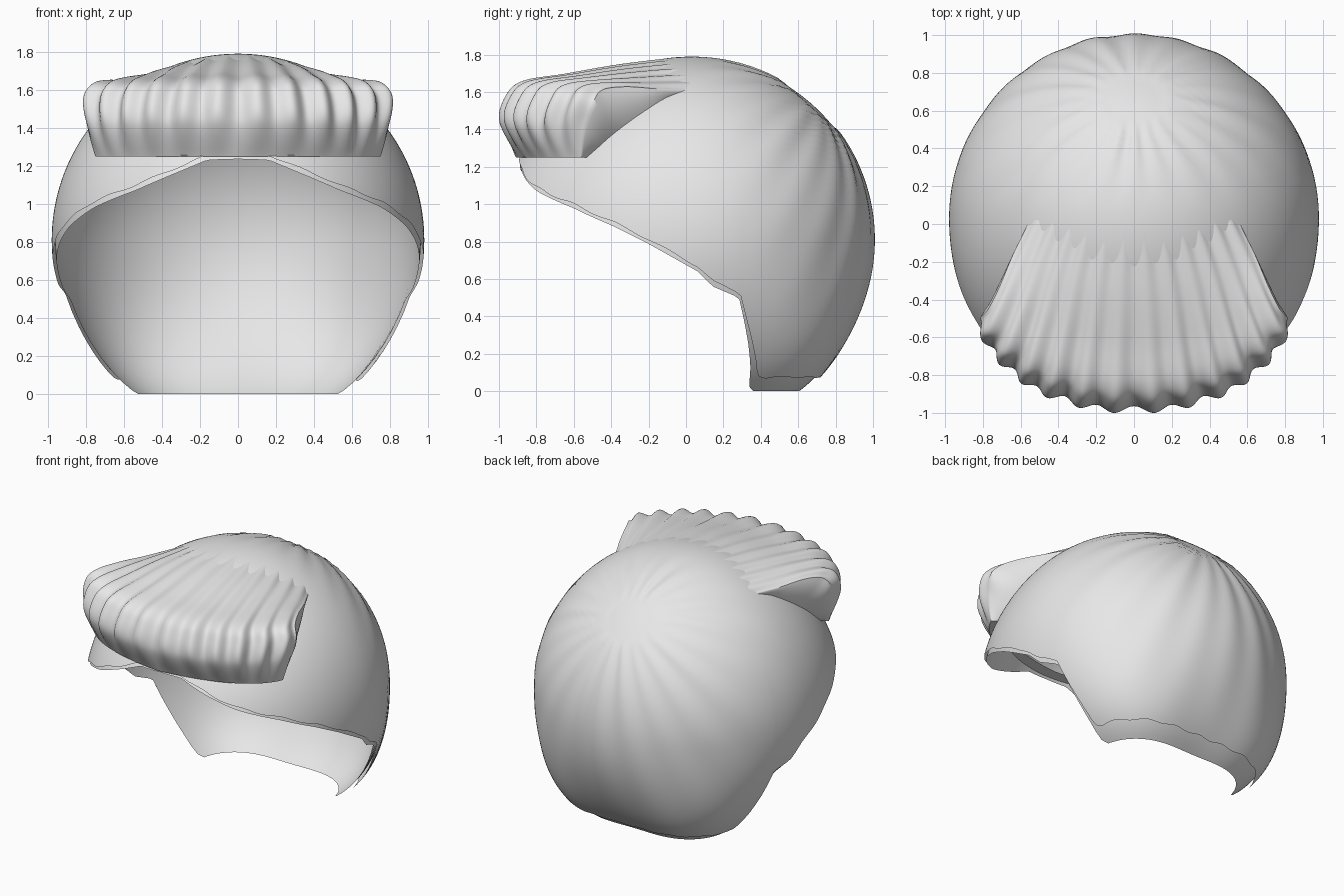
import bpy, bmesh, math
from mathutils import Vector

if "Cube" in bpy.data.objects:
    bpy.data.objects.remove(bpy.data.objects["Cube"])

CENTRE = Vector((0, 0.03, 0.81))
CROWN = Vector((0, 0.66, 0.75)).normalized()

grey = bpy.data.materials.new("light grey")
grey.diffuse_color = (0.8, 0.8, 0.8, 1)
grey.use_nodes = True
grey.node_tree.nodes["Principled BSDF"].inputs["Base Color"].default_value = grey.diffuse_color

# Hem height by angle from the front, in degrees
HEM = [(0, 1.235), (10, 1.23), (20, 1.16), (33, 1.07), (50, 0.98), (65, 0.88),
       (76, 0.79), (92, 0.64), (97, 0.56), (106, 0.50), (109, 0.36),
       (113, 0.20), (118, 0.03), (122, 0.0), (181, 0.0)]


def hem_height(deg):
    for (a, za), (b, zb) in zip(HEM, HEM[1:]):
        if deg <= b:
            return za + (zb - za) * (deg - a) / (b - a)
    return 0.0


def smoothstep(a, b, x):
    t = min(1, max(0, (x - a) / (b - a)))
    return t * t * (3 - 2 * t)


def make_grid(name, rows, closed=False):
    """Skin a list of equal point rows with quads."""
    bm = bmesh.new()
    vs = [[bm.verts.new(p) for p in row] for row in rows]
    n = len(vs)
    for i in range(n if closed else n - 1):
        a, b = vs[i], vs[(i + 1) % n]
        for j in range(len(a) - 1):
            bm.faces.new((a[j], a[j + 1], b[j + 1], b[j]))
    bmesh.ops.remove_doubles(bm, verts=bm.verts, dist=0.0005)
    bmesh.ops.recalc_face_normals(bm, faces=bm.faces)
    me = bpy.data.meshes.new(name)
    bm.to_mesh(me)
    bm.free()
    me.materials.append(grey)
    ob = bpy.data.objects.new(name, me)
    bpy.context.collection.objects.link(ob)
    bpy.ops.object.select_all(action='DESELECT')
    ob.select_set(True)
    bpy.context.view_layer.objects.active = ob
    bpy.ops.object.shade_smooth_by_angle(angle=math.radians(60))
    return ob


def strands(d):
    """Shallow flutes fanning out from the flat crown disc."""
    ang = math.acos(max(-1, min(1, d.dot(CROWN))))
    psi = math.atan2(d.x, d.dot(Vector((0, -CROWN.z, CROWN.y))))
    back = 0.5 - 0.5 * math.cos(psi)
    fade = smoothstep(0.17, 0.24, ang) * (1 - smoothstep(0.3, 0.7 + 1.3 * back, ang))
    disc = -0.01 * (1 - smoothstep(0.14, 0.24, ang))
    return disc + 0.006 * fade * (math.cos(20 * psi) + 0.4 * math.sin(13 * psi) - 0.8)


def dome(name, radius, outer):
    rows, segs, rings = [], 200, 64
    for i in range(segs):
        phi = 2 * math.pi * i / segs
        deg = math.degrees(min(phi, 2 * math.pi - phi))
        end = hem_height(deg)
        if outer:
            end += 0.025 + 0.05 * smoothstep(108, 125, deg) + 0.005 * math.sin(phi * 23)
        tmax = math.acos(max(-0.99, (end - CENTRE.z) / radius))
        row = []
        for j in range(rings + 1):
            t = tmax * j / rings
            d = Vector((math.sin(t) * math.sin(phi), -math.sin(t) * math.cos(phi), math.cos(t)))
            p = d * (radius + (strands(d) if outer else 0))
            # squarer towards the nape, a little fuller at the brow
            low = max(0, -p.z / 0.8)
            k = 1 + 0.2 * low ** 2 * math.sin(2 * phi) ** 2 + 0.1 * low ** 5 * math.cos(phi) ** 2
            k += 0.11 * max(0, math.cos(phi)) ** 2 * math.sin(t) ** 4
            p.x *= k
            p.y *= k
            p.z = max(p.z, -CENTRE.z)
            row.append(p + CENTRE)
        rows.append(row)
    return make_grid(name, rows, closed=True)


dome("scalp", 0.961, False)
dome("hair_cap", 0.979, True)

# Fringe sections from the cap, over the roll, to the underside
MID = [(0, -.06, 1.78), (0, -.36, 1.745), (0, -.65, 1.69), (0, -.86, 1.65),
       (0, -.95, 1.57), (0, -.985, 1.43), (0, -.91, 1.25), (0, -.80, 1.25)]
HALF = [(.29, -.02, 1.735), (.37, -.30, 1.71), (.43, -.55, 1.675), (.48, -.75, 1.64),
        (.51, -.83, 1.57), (.52, -.87, 1.43), (.50, -.79, 1.25), (.43, -.70, 1.25)]
SIDE = [(.55, .03, 1.615), (.64, -.15, 1.62), (.72, -.33, 1.635), (.79, -.46, 1.62),
        (.835, -.51, 1.55), (.81, -.55, 1.42), (.75, -.56, 1.25), (.64, -.47, 1.25)]
EDGE = [(.55, .03, 1.61), (.60, -.10, 1.57), (.64, -.20, 1.50), (.67, -.30, 1.43),
        (.69, -.40, 1.36), (.70, -.47, 1.30), (.70, -.53, 1.25), (.60, -.45, 1.25)]


def spline(pts, steps=8):
    """Smooth curve through the points of one section."""
    pts = [Vector(p) for p in pts]
    out = []
    for i in range(len(pts) - 1):
        p0, p1, p2 = pts[max(i - 1, 0)], pts[i], pts[i + 1]
        p3 = pts[min(i + 2, len(pts) - 1)]
        if i == 5:
            p3 = p2      # keep the lower lip crisp
        if i == 6:
            p0 = p1
        for s in range(steps):
            t = s / steps
            out.append(0.5 * (2 * p1 + (p2 - p0) * t + (2 * p0 - 5 * p1 + 4 * p2 - p3) * t * t
                              + (3 * p1 - p0 - 3 * p2 + p3) * t ** 3))
    out.append(pts[-1])
    return out


mid, half, side, edge = (spline(s) for s in (MID, HALF, SIDE, EDGE))
columns = []
n = 84
for i in range(n + 1):
    u = i / n
    w = ((2 * u - 1) * (u - 1), 4 * u * (1 - u), u * (2 * u - 1))
    col = []
    for j, (a, b, c) in enumerate(zip(mid, half, side)):
        p = a * w[0] + b * w[1] + c * w[2]
        v = j / (len(mid) - 1)
        # soft rolled locks, slightly swept as they run forward
        amp = 0.042 * smoothstep(0.1, 0.5, v) * (1 - smoothstep(0.65, 0.86, v)) + 0.014 * (1 - v) ** 2
        wave = math.cos(12 * math.pi * u + 0.5 * math.sin(5 * v) * u)
        out = (p - Vector((0, 0, 1.2))).normalized()
        col.append(p - out * amp * (0.5 * wave + 0.12 * math.cos(19 * u)))
    columns.append(col)
# rounded side flank closing back onto the cap
last = columns[-1]
for k in range(1, 9):
    t = k / 8
    columns.append([p.lerp(q, t) + Vector((0.25, 0.1, 0)) * (p - q).length * t * (1 - t)
                    for p, q in zip(last, edge)])
mirrored = [[Vector((-p.x, p.y, p.z)) for p in c] for c in reversed(columns[1:])]
make_grid("fringe", mirrored + columns)
